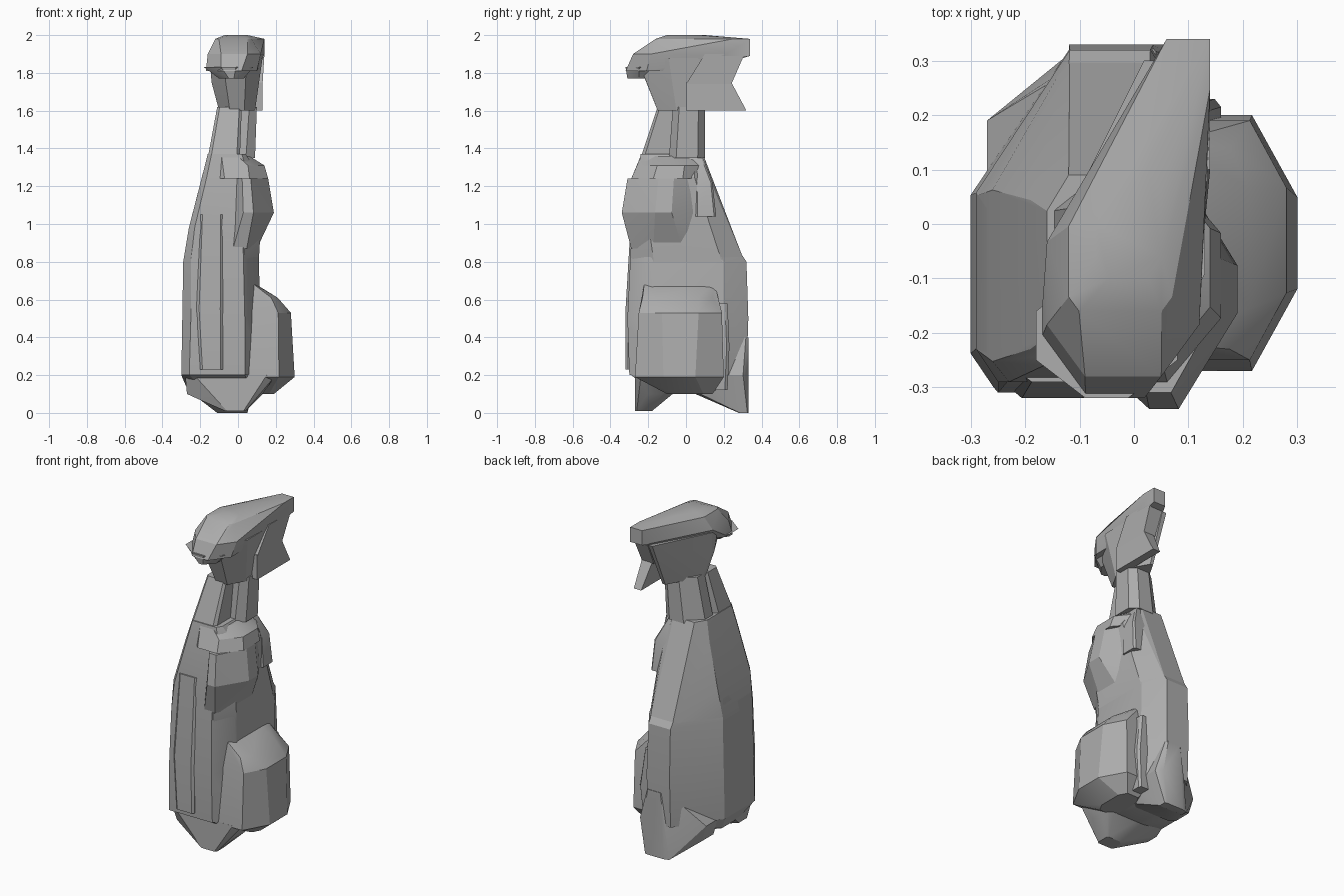
import bpy, bmesh, math

cube = bpy.data.objects.get("Cube")
if cube:
    bpy.data.objects.remove(cube)

stone = bpy.data.materials.new("grey stone")
stone.use_nodes = True
grey = (.42, .42, .42, 1)
stone.diffuse_color = grey
stone.node_tree.nodes["Principled BSDF"].inputs["Base Color"].default_value = grey


def level(z, right, left, front, back, cut=.2, sweep=.2, near=None):
    """Level outline with cut corners; near and sweep cut the right front and right rear."""
    near = cut if near is None else near
    points = []
    for x, y, inward_x, inward_y, amount in (
            (right, front, 1, 1, near), (left, front, -1, 1, cut),
            (left, back, -1, -1, cut), (right, back, 1, -1, sweep)):
        points.append((x + inward_x * amount * (left - right), y, z))
        points.append((x, y + inward_y * amount * (back - front), z))
    return points


def chiselled(name, *levels):
    """Faceted block wrapped round a stack of outlines."""
    bm = bmesh.new()
    for outline in levels:
        for point in outline:
            bm.verts.new(point)
    bmesh.ops.remove_doubles(bm, verts=bm.verts, dist=.001)
    hull = bmesh.ops.convex_hull(bm, input=bm.verts)
    loose = set(hull["geom_interior"]) | set(hull["geom_unused"])
    spare = [item for item in loose if isinstance(item, bmesh.types.BMVert)]
    bmesh.ops.delete(bm, geom=spare, context="VERTS")
    bmesh.ops.dissolve_limit(bm, angle_limit=math.radians(3), verts=bm.verts, edges=bm.edges)
    bmesh.ops.recalc_face_normals(bm, faces=bm.faces)
    mesh = bpy.data.meshes.new(name)
    bm.to_mesh(mesh)
    bm.free()
    mesh.materials.append(stone)
    obj = bpy.data.objects.new(name, mesh)
    bpy.context.collection.objects.link(obj)
    bpy.ops.object.select_all(action="DESELECT")
    bpy.context.view_layer.objects.active = obj
    obj.select_set(True)
    bpy.ops.object.shade_smooth_by_angle(angle=math.radians(22))


# Lower robe with a raised fold down the front
chiselled("robe",
          level(z=.2, right=-.3, left=.12, front=-.3, back=.32, sweep=.43, near=.1),
          level(z=.5, right=-.3, left=.12, front=-.31, back=.33, sweep=.43, near=.12),
          level(z=.8, right=-.29, left=.11, front=-.29, back=.32, sweep=.43, near=.1),
          level(z=.92, right=-.27, left=.1, front=-.29, back=.24, sweep=.4, near=.1))
chiselled("robe_front_fold",
          level(z=.23, right=-.2, left=-.08, front=-.32, back=-.2, cut=.1),
          level(z=.55, right=-.22, left=-.08, front=-.32, back=-.2, cut=.1),
          level(z=1.05, right=-.2, left=-.08, front=-.29, back=-.2, cut=.1))

# Hem, tapering into a front and a back foot with an arch between
chiselled("hem",
          level(z=.2, right=-.3, left=.12, front=-.29, back=.3, sweep=.43, near=.1),
          level(z=.13, right=-.27, left=.15, front=-.2, back=.2, sweep=.4),
          level(z=.1, right=-.12, left=.06, front=-.12, back=.15))
chiselled("front_foot",
          level(z=.01, right=-.07, left=.04, front=-.27, back=-.18, cut=.1),
          level(z=.1, right=-.27, left=.13, front=-.23, back=-.1),
          level(z=.2, right=-.28, left=.2, front=-.27, back=.05, cut=.1))
chiselled("back_foot",
          level(z=0, right=-.11, left=.05, front=.28, back=.33, cut=.1),
          level(z=.1, right=-.24, left=.06, front=.05, back=.32, cut=.1, sweep=.5),
          level(z=.2, right=-.27, left=.1, front=.05, back=.33, cut=.1, sweep=.5),
          level(z=.4, right=-.08, left=.04, front=.2, back=.33, cut=.1))

# Lap block on the left flank
chiselled("lap_block",
          level(z=.1, right=.06, left=.19, front=-.1, back=.14),
          level(z=.19, right=.04, left=.3, front=-.27, back=.2, cut=.32, near=0, sweep=0),
          level(z=.53, right=.04, left=.28, front=-.25, back=.19, cut=.28, near=0, sweep=0),
          level(z=.61, right=.04, left=.21, front=-.23, back=.14, near=0),
          level(z=.69, right=.03, left=.08, front=-.22, back=.15, near=0))
chiselled("lap_rear_fold",
          level(z=.12, right=.04, left=.14, front=.08, back=.22, cut=.1),
          level(z=.35, right=.04, left=.16, front=.08, back=.23, cut=.1),
          level(z=.58, right=.04, left=.13, front=.08, back=.22, cut=.1))

# Torso leaning up from the robe
chiselled("torso",
          level(z=.8, right=-.29, left=.11, front=-.29, back=.31, sweep=.43, near=.1),
          level(z=.98, right=-.26, left=.12, front=-.29, back=.18, sweep=.25, near=.08),
          level(z=1.25, right=-.19, left=.12, front=-.26, back=.12, near=.08),
          level(z=1.37, right=-.16, left=.04, front=-.24, back=.09, cut=.1))

# Folded arm, shoulder and shoulder blade
chiselled("folded_arm",
          level(z=.87, right=-.08, left=.1, front=-.29, back=.1, cut=.3),
          level(z=1.06, right=-.08, left=.19, front=-.34, back=.1, cut=.4),
          level(z=1.24, right=-.07, left=.16, front=-.31, back=.1, cut=.4))
chiselled("shoulder",
          level(z=1.24, right=-.17, left=.16, front=-.29, back=.1, cut=.3),
          level(z=1.31, right=-.15, left=.14, front=-.26, back=.1, cut=.3),
          level(z=1.36, right=-.15, left=.06, front=-.24, back=.09, cut=.3))
chiselled("shoulder_blade",
          level(z=1.04, right=.02, left=.13, front=.05, back=.16, cut=.1),
          level(z=1.22, right=.02, left=.12, front=.05, back=.14, cut=.1),
          level(z=1.35, right=0, left=.06, front=0, back=.09, cut=.1))

# Neck: sloping front wedge and upright rear block
chiselled("neck_front",
          level(z=1.35, right=-.16, left=.01, front=-.24, back=-.06, cut=.1),
          level(z=1.62, right=-.11, left=.02, front=-.15, back=-.03, cut=.1))
chiselled("neck_rear",
          level(z=1.35, right=-.15, left=.09, front=-.09, back=.1, sweep=.4),
          level(z=1.62, right=-.1, left=.1, front=-.07, back=.1, sweep=.4))

# Head: jaw, nape flap and nape wedge
chiselled("jaw",
          level(z=1.6, right=-.1, left=.09, front=-.15, back=.18, cut=.3, sweep=.6),
          level(z=1.75, right=-.14, left=.11, front=-.21, back=.24, cut=.3, sweep=.65),
          level(z=1.88, right=-.15, left=.13, front=-.26, back=.3, cut=.3, sweep=.6))
chiselled("nape_flap",
          level(z=1.6, right=.08, left=.13, front=0, back=.32, cut=0, sweep=0),
          level(z=1.75, right=.06, left=.13, front=0, back=.24, cut=0, sweep=0))
chiselled("nape_wedge",
          level(z=1.74, right=.05, left=.13, front=0, back=.24, cut=0, sweep=0),
          level(z=1.9, right=.05, left=.14, front=.1, back=.31, cut=0, sweep=0))

# Long cap swept back to a narrow end, with a pointed brim
chiselled("cap",
          level(z=1.81, right=-.17, left=.1, front=-.32, back=.05, cut=.3, sweep=.6),
          level(z=1.9, right=-.16, left=.12, front=-.28, back=.1, cut=.25, sweep=.35),
          level(z=1.89, right=.06, left=.14, front=.2, back=.34, cut=0, sweep=0),
          level(z=1.98, right=-.12, left=.07, front=-.16, back=.1, cut=.1, sweep=.4),
          level(z=1.98, right=.06, left=.14, front=.25, back=.34, cut=0, sweep=0),
          level(z=2, right=-.07, left=.05, front=-.1, back=.1, sweep=.5))
chiselled("cap_brim",
          level(z=1.83, right=-.18, left=.08, front=-.32, back=-.12, cut=.35),
          level(z=1.77, right=-.1, left=.03, front=-.31, back=-.16, cut=.4))
